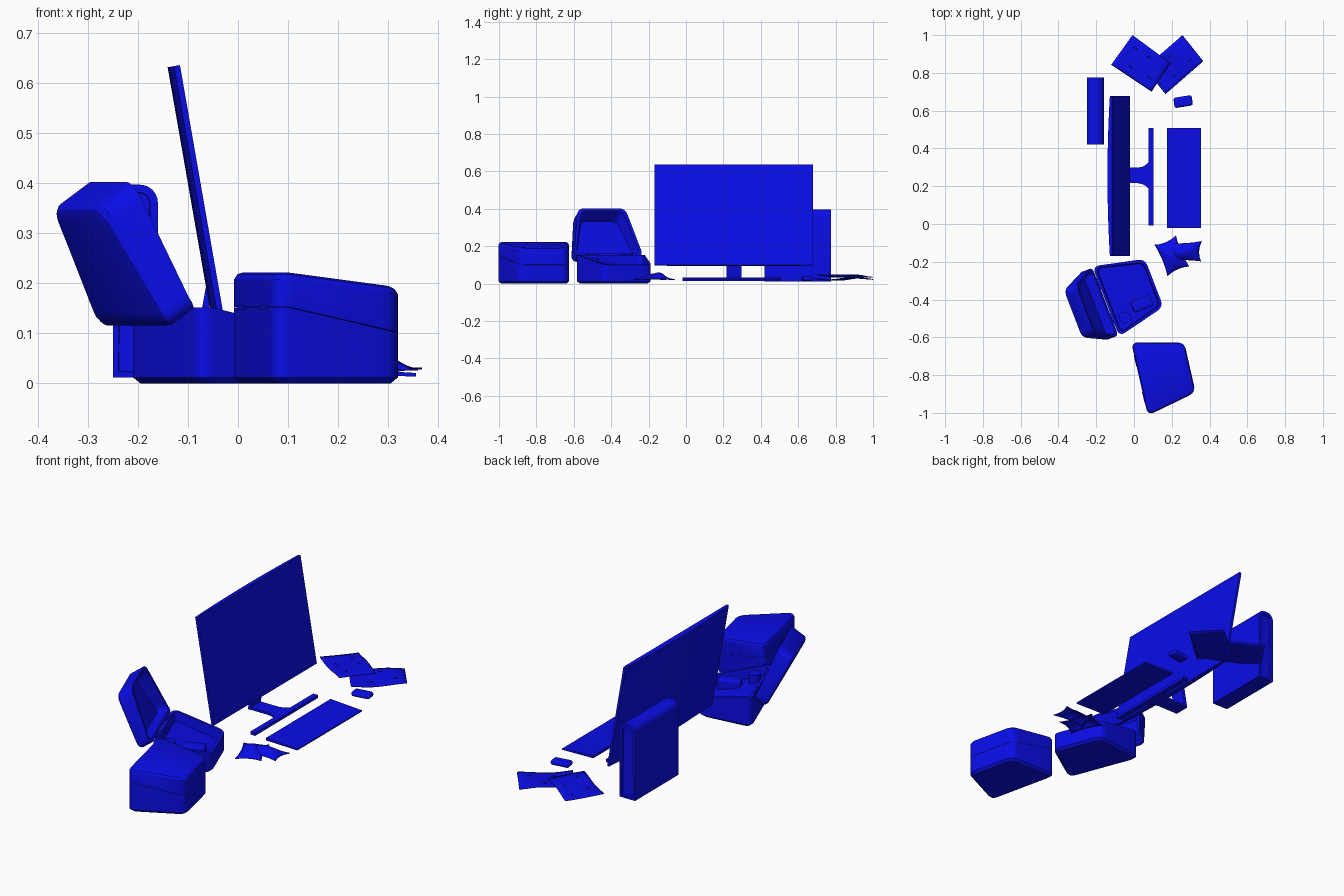
import bpy, bmesh
from math import radians, sin, cos, pi
from mathutils import Vector, Matrix

if "Cube" in bpy.data.objects:
    bpy.data.objects.remove(bpy.data.objects["Cube"])

BLUE = bpy.data.materials.new("blue")
BLUE.diffuse_color = (0.003, 0.004, 0.8, 1)
BLUE.use_nodes = True
BLUE.node_tree.nodes["Principled BSDF"].inputs["Base Color"].default_value = BLUE.diffuse_color


def finish(name, bm, matrix=None):
    bmesh.ops.recalc_face_normals(bm, faces=bm.faces)
    if matrix:
        bm.transform(matrix)
    me = bpy.data.meshes.new(name)
    bm.to_mesh(me)
    bm.free()
    ob = bpy.data.objects.new(name, me)
    bpy.context.collection.objects.link(ob)
    me.materials.append(BLUE)
    bpy.ops.object.select_all(action='DESELECT')
    ob.select_set(True)
    bpy.context.view_layer.objects.active = ob
    bpy.ops.object.shade_smooth_by_angle(angle=radians(30))
    return ob


def prism(name, pts, vec, slot=0):
    """Extrude a closed 3D outline along vec; slot recesses both ends."""
    bm = bmesh.new()
    a = [bm.verts.new(p) for p in pts]
    b = [bm.verts.new(Vector(p) + Vector(vec)) for p in pts]
    ends = [bm.faces.new(a), bm.faces.new(b)]
    n = len(pts)
    for i in range(n):
        bm.faces.new((a[i], a[(i + 1) % n], b[(i + 1) % n], b[i]))
    bmesh.ops.recalc_face_normals(bm, faces=bm.faces)
    if slot:
        for f in ends:
            bmesh.ops.inset_region(bm, faces=[f], thickness=slot)
            bmesh.ops.inset_region(bm, faces=[f], thickness=0.001, depth=-0.012)
    return finish(name, bm)


def block(name, size, matrix, bevel=0.0, seg=3):
    bm = bmesh.new()
    bmesh.ops.create_cube(bm, size=1, matrix=Matrix.Diagonal((*size, 1)))
    if bevel:
        bmesh.ops.bevel(bm, geom=bm.edges[:], offset=bevel, segments=seg,
                        profile=0.5, affect='EDGES')
    return finish(name, bm, matrix)


def sheet(name, corners, z, dome=0.0, pinch=0.0, wave=0.0, thick=0.004,
          region=(-1, 1, -1, 1), n=10):
    """Thin curved sheet spanning four corners."""
    c = [Vector(p) for p in corners]
    s0, s1, t0, t1 = region
    bm = bmesh.new()
    rows = []
    for j in range(n + 1):
        row = []
        for i in range(n + 1):
            s, t = s0 + (s1 - s0) * i / n, t0 + (t1 - t0) * j / n
            a = (s * (1 - pinch * (1 - t * t)) + 1) / 2
            b = (t * (1 - pinch * (1 - s * s)) + 1) / 2
            p = c[0].lerp(c[1], a).lerp(c[3].lerp(c[2], a), b)
            h = z + dome * (1 - s * s) * (1 - t * t) + wave * sin(2.5 * s + t)
            row.append(bm.verts.new((p.x, p.y, h)))
        rows.append(row)
    for j in range(n):
        for i in range(n):
            bm.faces.new((rows[j][i], rows[j][i + 1], rows[j + 1][i + 1], rows[j + 1][i]))
    ob = finish(name, bm)
    mod = ob.modifiers.new("thickness", 'SOLIDIFY')
    mod.thickness = thick
    return ob


# --- Tapered carry cases -------------------------------------------------
LEN, WIDE, NARROW, KINK = 0.274, 0.199, 0.136, 0.03


def slope(u, hi, lo):
    return hi - max(0, u - KINK) / (LEN - KINK) * (hi - lo)


def seam(u):
    return slope(u, 0.152, 0.10)


def roof(u):
    return slope(u, 0.222, 0.192)


def half_outline(d):
    """One half of the rounded trapezoid footprint, inset by d."""
    r = 0.04 - d * 0.5
    A, B = Vector((d, WIDE - d)), Vector((LEN - d, NARROW - d))
    side = (B - A).normalized()

    def fillet(p, q, w):
        return [p * (1 - t) ** 2 + q * 2 * t * (1 - t) + w * t * t
                for t in [k / 6 for k in range(7)]]
    pts = fillet(A - Vector((0, r)), A, A + side * r)
    return pts + fillet(B - side * r, B, B - Vector((0, r)))


def case_part(name, rings, matrix):
    """Loft footprints; rings are (inset, height function)."""
    bm = bmesh.new()
    loops = []
    for d, h in rings:
        half = half_outline(d)
        full = half + [Vector((p.x, -p.y)) for p in reversed(half)]
        loops.append([bm.verts.new((p.x, p.y, h(p.x))) for p in full])
    n = len(loops[0])
    for a, b in zip(loops, loops[1:]):
        for i in range(n):
            k = (i + 1) % n
            bm.faces.new((a[i], a[k], b[k], b[i]))
    for l in (loops[0], loops[-1]):
        for i in range(n // 2 - 1):
            bm.faces.new((l[i], l[i + 1], l[n - 2 - i], l[n - 1 - i]))
    return finish(name, bm, matrix)


BASE = [(0.013, lambda u: 0), (0, lambda u: 0.012), (0, seam), (0.014, seam),
        (0.018, lambda u: seam(u) - 0.05)]
LID = [(0.035, lambda u: roof(u) - 0.02), (0.016, lambda u: seam(u) + 0.001),
       (0, lambda u: seam(u) + 0.001), (0, lambda u: roof(u) - 0.014),
       (0.006, lambda u: roof(u) - 0.004), (0.016, roof)]


def case(label, x, y, turn, opening):
    m = Matrix.Translation((x, y, 0)) @ Matrix.Rotation(radians(turn), 4, 'Z')
    pivot = Matrix.Translation((0, 0, 0.15))
    swing = pivot @ Matrix.Rotation(radians(-opening), 4, 'Y') @ pivot.inverted()
    case_part(label + "_case_base", BASE, m)
    case_part(label + "_case_lid", LID, m @ swing)
    for i, v in enumerate((-0.1, 0.1)):
        block(f"{label}_case_hinge_{i}", (0.008, 0.06, 0.01),
              m @ Matrix.Translation((0.002, v, 0.152)))
    return m


case("closed", 0.029, -0.820, 12.8, 0)
m = case("open", -0.149, -0.410, 21, 125)

# Contents of the open case
block("case_block", (0.11, 0.06, 0.06), m @ Matrix.Translation((0.174, -0.08, 0.085)), 0.008)
bm = bmesh.new()
bmesh.ops.create_cone(bm, cap_ends=True, segments=32, radius1=0.03, radius2=0.03, depth=0.06)
finish("case_cylinder", bm, m @ Matrix.Translation((0.064, -0.115, 0.108)))

# --- Monitor: flat front, bowed back, leaning backwards ------------------
up, back = Vector((-0.172, 0, 0.985)), Vector((-0.985, 0, -0.172))
foot = Vector((-0.022, 0, 0.098))
Y0, Y1 = -0.169, 0.678
outline = [foot + Vector((0, Y0, 0)), foot + Vector((0, Y1, 0))]
for k in range(17):
    t = 1 - k / 8
    outline.append(foot + Vector((0, (Y0 + Y1) / 2 + t * (Y1 - Y0) / 2, 0))
                   + back * (0.012 + 0.013 * (1 - t * t)))
prism("monitor_screen", outline, up * 0.546)

# Stand: rear strut, flared foot plate and cross bar
MID = 0.257
prism("stand_strut", [(-0.095, MID - 0.041, 0.018), (-0.08, MID - 0.041, 0.018),
                      (-0.05, MID - 0.041, 0.2), (-0.063, MID - 0.041, 0.2)], (0, 0.082, 0))
flare = [(-0.09, 0.041), (0.02, 0.041), (0.045, 0.046), (0.063, 0.056), (0.08, 0.072)]
prism("stand_plate", [(x, MID + w, 0.019) for x, w in flare]
      + [(x, MID - w, 0.019) for x, w in reversed(flare)], (0, 0, 0.012))
prism("stand_bar", [(0.076, -0.008, 0.018), (0.104, -0.008, 0.018),
                    (0.104, 0.508, 0.018), (0.076, 0.508, 0.018)], (0, 0, 0.015))

# Keyboard wedge
prism("keyboard", [(0.176, -0.02, 0.018), (0.355, -0.02, 0.014),
                   (0.355, -0.02, 0.021), (0.176, -0.02, 0.032)], (0, 0.528, 0))

# Mouse
block("mouse", (0.098, 0.055, 0.025), Matrix.Translation((0.26, 0.648, 0.027))
      @ Matrix.Rotation(radians(9), 4, 'Z'), 0.012, 4)

# Tower with rounded top and recessed end panels
tower = [(-0.25, 0.42, 0.012), (-0.16, 0.42, 0.012)]
for cx, a0 in ((-0.196, 0), (-0.214, pi / 2)):
    for k in range(7):
        a = a0 + k * pi / 12
        tower.append((cx + 0.036 * cos(a), 0.42, 0.361 + 0.036 * sin(a)))
prism("tower", tower, (0, 0.355, 0), slot=0.016)

# Loose paper sheets with small printed strips
papers = [([(-0.12, 0.843), (0.093, 0.70), (0.193, 0.852), (-0.008, 1.0)], 0.042),
          ([(0.167, 0.688), (0.367, 0.862), (0.257, 1.0), (0.057, 0.826)], 0.026)]
for i, (c, z) in enumerate(papers):
    sheet(f"paper_{i}", c, z, wave=0.006)
    for k, (s, t) in enumerate([(-0.6, 0.5), (0.1, 0.55), (0.6, -0.4), (-0.3, -0.5)]):
        sheet(f"paper_{i}_strip_{k}", c, z + 0.001, wave=0.006, thick=0.002, n=2,
              region=(s - 0.08, s + 0.08, t - 0.03, t + 0.03))

# Two pinched cloths
cloths = [([(0.177, -0.277), (0.293, -0.225), (0.222, -0.06), (0.108, -0.11)], 0.024),
          ([(0.165, -0.198), (0.355, -0.198), (0.36, -0.09), (0.165, -0.10)], 0.03)]
for i, (c, z) in enumerate(cloths):
    sheet(f"cloth_{i}", c, z, dome=0.03, pinch=0.13)
